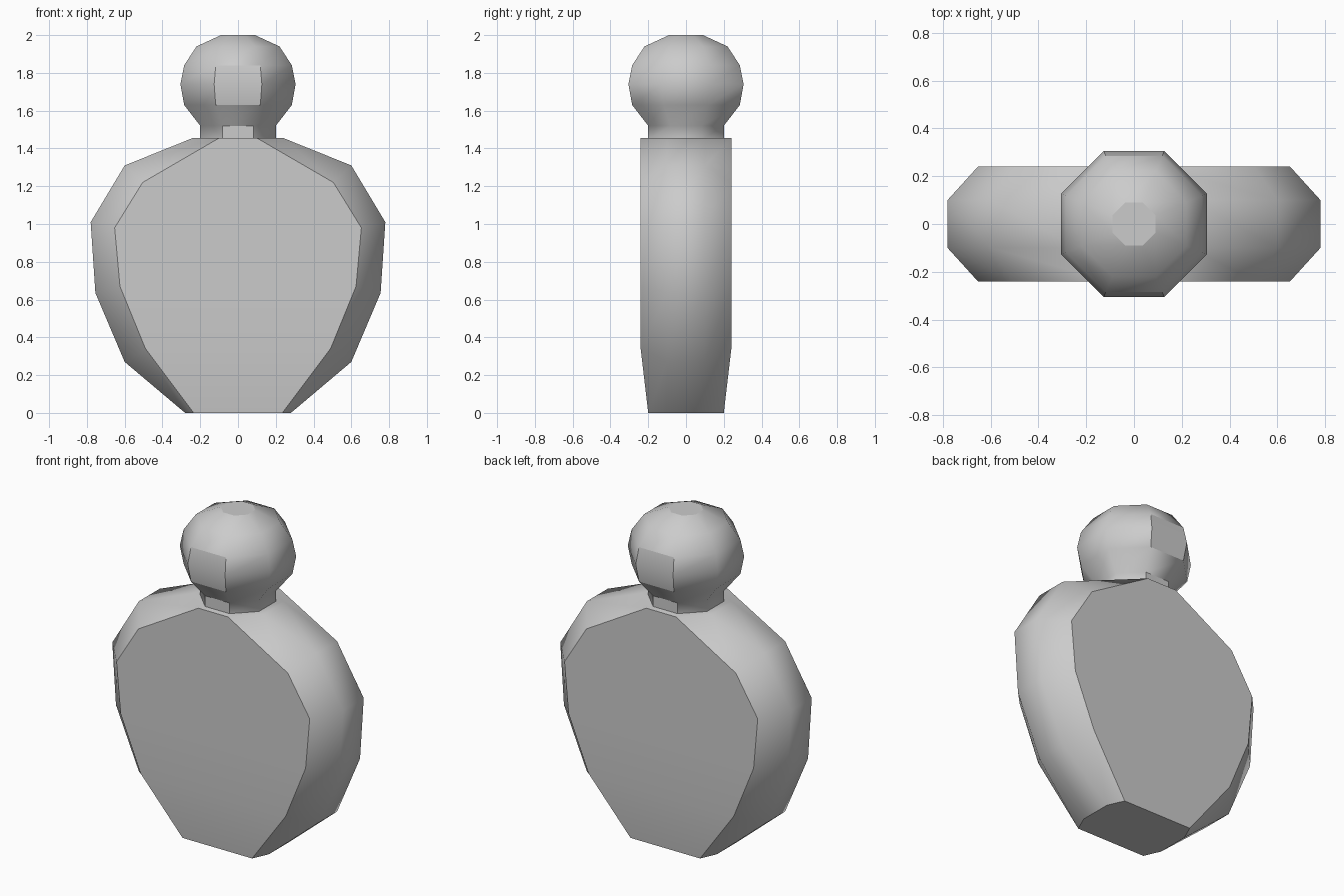
import bpy, bmesh, math

cube = bpy.data.objects.get("Cube")
if cube:
    bpy.data.objects.remove(cube, do_unlink=True)

grey = bpy.data.materials.new("light_grey")
grey.use_nodes = True
grey.diffuse_color = (0.6, 0.6, 0.6, 1)
grey.node_tree.nodes["Principled BSDF"].inputs["Base Color"].default_value = (0.6, 0.6, 0.6, 1)


def panel_kind(face):
    """Which flat panel a face belongs to; 0 is the rounded surface."""
    if abs(face.normal.y) > 0.97:
        return 1
    if face.normal.z < -0.99:
        return 2
    if face.normal.z > 0.99 and face.calc_center_median().z > 1.9:
        return 3
    return 0


def loft(name, rings):
    """Skin eight-sided rings from bottom to top, with capped ends."""
    bm = bmesh.new()
    loops = [[bm.verts.new(p) for p in ring] for ring in rings]
    for low, high in zip(loops, loops[1:]):
        for i in range(len(low)):
            j = (i + 1) % len(low)
            bm.faces.new((low[i], low[j], high[j], high[i]))
    bm.faces.new(loops[0][::-1])
    bm.faces.new(loops[-1])
    bm.normal_update()
    for face in bm.faces:
        face.smooth = True
    for edge in bm.edges:
        a, b = edge.link_faces
        edge.smooth = panel_kind(a) == panel_kind(b)
    mesh = bpy.data.meshes.new(name)
    bm.to_mesh(mesh)
    bm.free()
    mesh.materials.append(grey)
    obj = bpy.data.objects.new(name, mesh)
    bpy.context.collection.objects.link(obj)
    return obj


def body_ring(rim, rim_z, panel, panel_z, depth, rim_y=0.1):
    """Rim corners at the sides, panel corners on front and back."""
    return [(rim, -rim_y, rim_z), (rim, rim_y, rim_z),
            (panel, depth, panel_z), (-panel, depth, panel_z),
            (-rim, rim_y, rim_z), (-rim, -rim_y, rim_z),
            (-panel, -depth, panel_z), (panel, -depth, panel_z)]


def octagon(apothem, z):
    radius = apothem / math.cos(math.pi / 8)
    angles = [math.pi / 8 + i * math.pi / 4 for i in range(8)]
    return [(radius * math.cos(a), radius * math.sin(a), z) for a in angles]


# Flask body: flat front and back panels with a chamfered rim
loft("bottle_body", [body_ring(*r) for r in (
    (0.28, 0, 0.235, 0, 0.2),
    (0.6, 0.27, 0.49, 0.34, 0.24),
    (0.755, 0.635, 0.625, 0.67, 0.24),
    (0.78, 1.01, 0.653, 0.98, 0.24),
    (0.6, 1.31, 0.505, 1.22, 0.24),
    (0.24, 1.455, 0.1, 1.455, 0.24))])

# Neck and rounded stopper
loft("neck_and_stopper", [octagon(*r) for r in (
    (0.2, 1.445), (0.2, 1.52), (0.285, 1.63), (0.305, 1.74),
    (0.285, 1.84), (0.22, 1.94), (0.09, 2.0))])
